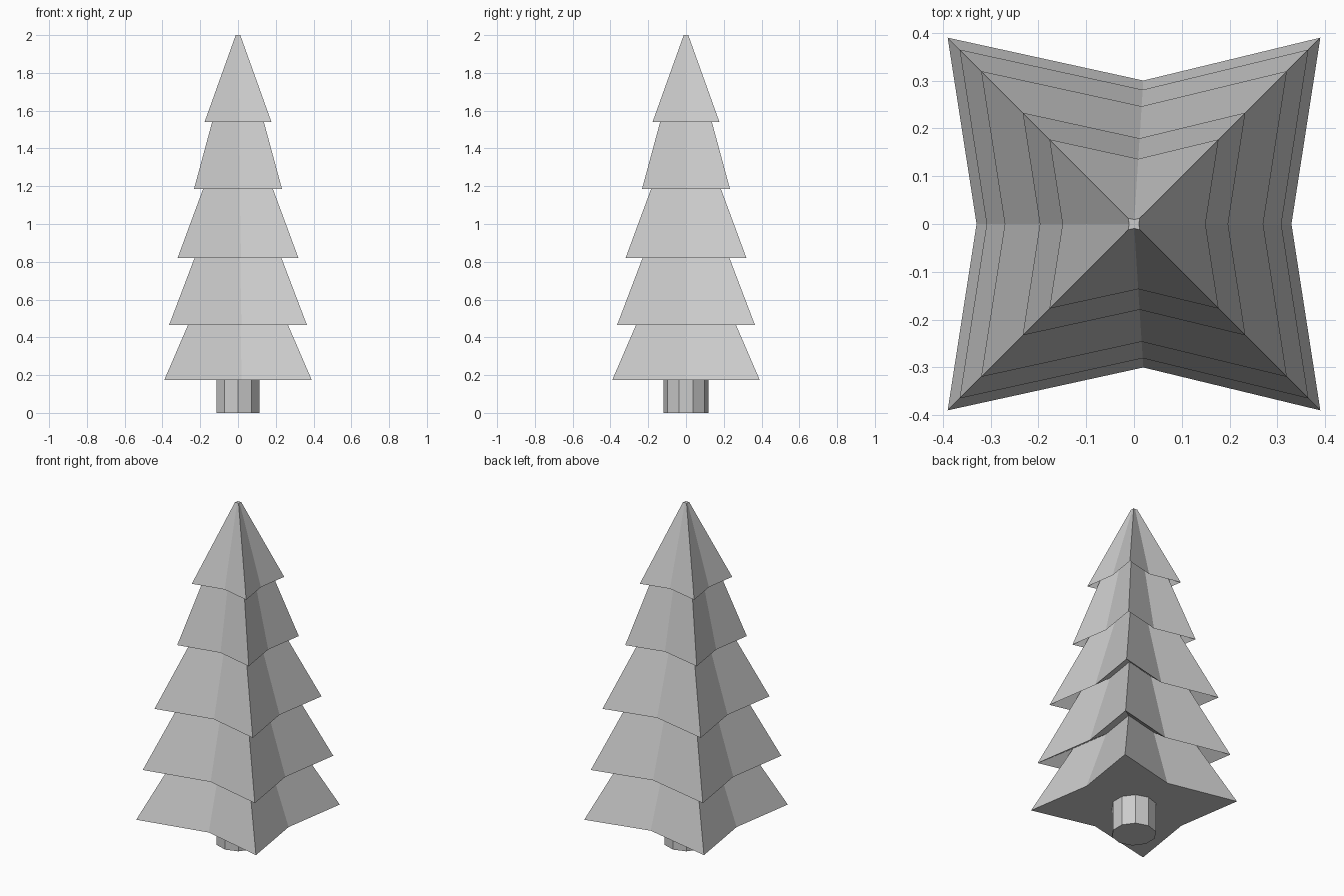
import bpy, bmesh, math

if "Cube" in bpy.data.objects:
    bpy.data.objects.remove(bpy.data.objects["Cube"])

STAR = [(-1, -1), (0.05, -0.77), (1, -1), (0.845, 0),
        (1, 1), (0.05, 0.77), (-1, 1), (-0.845, 0)]
DECAGON = [(math.sin(i * math.tau / 10), -math.cos(i * math.tau / 10)) for i in range(10)]


def loft(name, outline, profile):
    """Stack scaled copies of an outline at (half width, height) and close both ends."""
    bm = bmesh.new()
    rings = [[bm.verts.new((x * s, y * s, z)) for x, y in outline] for s, z in profile]
    n = len(outline)
    for a, b in zip(rings, rings[1:]):
        for i in range(n):
            j = (i + 1) % n
            bm.faces.new((a[i], a[j], b[j], b[i]))
    bm.faces.new(rings[0][::-1])
    bm.faces.new(rings[-1])
    bmesh.ops.recalc_face_normals(bm, faces=bm.faces)
    mesh = bpy.data.meshes.new(name)
    bm.to_mesh(mesh)
    bm.free()
    obj = bpy.data.objects.new(name, mesh)
    bpy.context.collection.objects.link(obj)
    return obj


# Trunk
loft("trunk", DECAGON, [(0.12, 0), (0.12, 0.175)])

# Foliage: each tier is (rim half width, rim height, half width where next rim hides it)
tiers = [(0.39, 0.175, 0.265), (0.365, 0.465, 0.23), (0.32, 0.82, 0.185),
         (0.233, 1.185, 0.137), (0.177, 1.54, 0.012)]
TUCK = 0.08  # how far each tier runs up under the skirt above
profile = []
for k, (rim, z, top) in enumerate(tiers):
    profile.append((rim, z))
    if k + 1 < len(tiers):
        z_next = tiers[k + 1][1]
        slope = (rim - top) / (z_next - z)
        profile.append((top - slope * TUCK, z_next + TUCK))
    else:
        profile.append((top, 2.0))
loft("foliage", STAR, profile)
